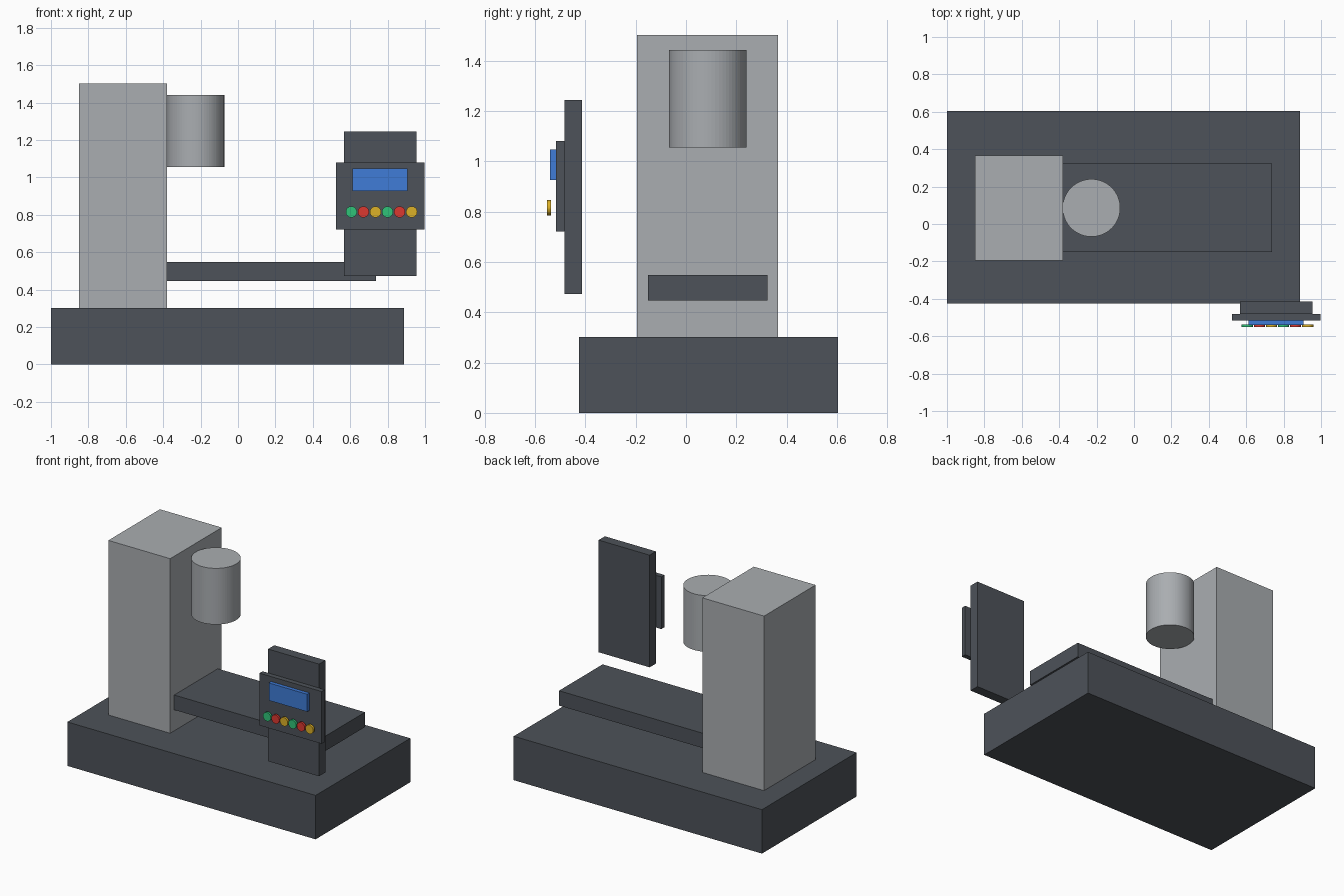
import bpy
import bmesh
from math import radians
from mathutils import Matrix, Vector

if "Cube" in bpy.data.objects:
    bpy.data.objects.remove(bpy.data.objects["Cube"])


def material(name, r, g, b):
    m = bpy.data.materials.new(name)
    m.diffuse_color = (r, g, b, 1)
    m.use_nodes = True
    m.node_tree.nodes["Principled BSDF"].inputs["Base Color"].default_value = m.diffuse_color
    return m


DARK = material("dark_grey", 0.075, 0.085, 0.10)
LIGHT = material("light_grey", 0.40, 0.42, 0.44)
BLUE = material("screen_blue", 0.05, 0.20, 0.68)
GREEN = material("green", 0.03, 0.55, 0.19)
RED = material("red", 0.72, 0.04, 0.03)
YELLOW = material("yellow", 0.72, 0.44, 0.02)


def finish(name, bm, mat):
    me = bpy.data.meshes.new(name)
    bm.to_mesh(me)
    bm.free()
    me.materials.append(mat)
    ob = bpy.data.objects.new(name, me)
    bpy.context.collection.objects.link(ob)
    return ob


def box(name, lo, hi, mat):
    lo, hi = Vector(lo), Vector(hi)
    size = hi - lo
    bm = bmesh.new()
    bmesh.ops.create_cube(bm, size=1, matrix=Matrix.Translation((lo + hi) / 2) @ Matrix.Diagonal((*size, 1)))
    return finish(name, bm, mat)


def cylinder(name, centre, radius, depth, mat, segments, facing_front=False):
    tilt = Matrix.Rotation(radians(90) if facing_front else 0, 4, 'X')
    bm = bmesh.new()
    bmesh.ops.create_cone(bm, cap_ends=True, segments=segments, radius1=radius, radius2=radius,
                          depth=depth, matrix=Matrix.Translation(centre) @ tilt)
    return finish(name, bm, mat)


# Machine body
box("base", (-1.0, -0.425, 0), (0.888, 0.603, 0.302), DARK)
box("column", (-0.85, -0.194, 0.302), (-0.38, 0.366, 1.502), LIGHT)
box("work_table", (-0.38, -0.15, 0.446), (0.739, 0.324, 0.548), DARK)
cylinder("spindle_head", (-0.2275, 0.086, 1.248), 0.154, 0.386, LIGHT, 64)

# Control station in front of the machine
box("control_stand", (0.566, -0.482, 0.473), (0.954, -0.414, 1.244), DARK)
box("control_panel", (0.525, -0.516, 0.721), (0.998, -0.482, 1.08), DARK)
box("screen", (0.613, -0.541, 0.926), (0.905, -0.516, 1.046), BLUE)

# Row of push buttons
for i in range(6):
    cylinder(f"button_{i + 1}", (0.606 + 0.0645 * i, -0.544, 0.815), 0.03, 0.016,
             (GREEN, RED, YELLOW)[i % 3], 32, True)
